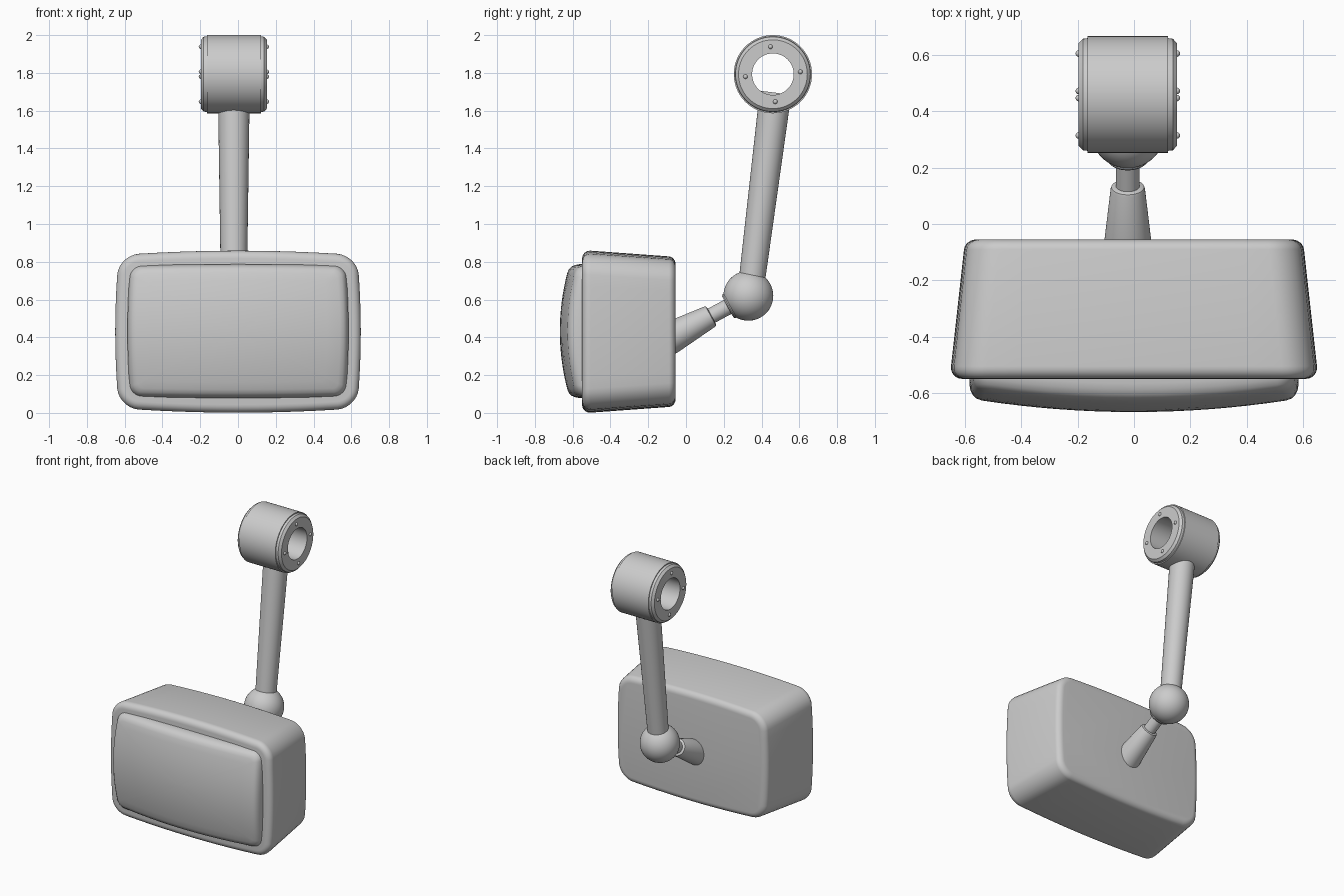
import bpy, bmesh, math
from math import sin, cos, pi
from mathutils import Vector

if "Cube" in bpy.data.objects:
    bpy.data.objects.remove(bpy.data.objects["Cube"])

grey = bpy.data.materials.new("plain grey")
grey.use_nodes = True
COLOUR = (0.6, 0.6, 0.6, 1)
grey.diffuse_color = COLOUR
grey.node_tree.nodes["Principled BSDF"].inputs["Base Color"].default_value = COLOUR

AXIS_X = -0.022      # the arm sits slightly off centre
MID_Z = 0.43         # height of the housing centre


def finish(name, bm, angle=35):
    bmesh.ops.recalc_face_normals(bm, faces=bm.faces)
    mesh = bpy.data.meshes.new(name)
    bm.to_mesh(mesh)
    bm.free()
    mesh.materials.append(grey)
    obj = bpy.data.objects.new(name, mesh)
    bpy.context.collection.objects.link(obj)
    bpy.ops.object.select_all(action='DESELECT')
    obj.select_set(True)
    bpy.context.view_layer.objects.active = obj
    bpy.ops.object.shade_smooth_by_angle(angle=math.radians(angle))
    return obj


def loft(name, rings, closed=False, angle=35):
    """Skin a list of equal-length point rings; cap the ends or close the loop."""
    bm = bmesh.new()
    rows = [[bm.verts.new(p) for p in ring] for ring in rings]
    n = len(rows[0])
    pairs = list(zip(rows, rows[1:])) + ([(rows[-1], rows[0])] if closed else [])
    for a, b in pairs:
        for i in range(n):
            j = (i + 1) % n
            bm.faces.new((a[i], a[j], b[j], b[i]))
    if not closed:
        bm.faces.new(rows[0])
        bm.faces.new(rows[-1])
    return finish(name, bm, angle)


def lathe(name, origin, direction, profile, closed=False, sides=48):
    """Turn (distance, radius) pairs around an axis."""
    d = Vector(direction).normalized()
    u = d.orthogonal().normalized()
    v = d.cross(u)
    turn = [2 * pi * i / sides for i in range(sides)]
    rings = [[Vector(origin) + d * t + (u * cos(a) + v * sin(a)) * r for a in turn]
             for t, r in profile]
    return loft(name, rings, closed)


def bowed_outline(hw, hh, radius, bow_x, bow_z, side=10, corner=7):
    """Rounded rectangle in x and z whose sides swell outward."""
    pts = []
    centres = [(1, 1), (-1, 1), (-1, -1), (1, -1)]
    for k, (sx, sz) in enumerate(centres):
        cx, cz = sx * (hw - radius), sz * (hh - radius)
        for i in range(corner + 1):
            a = pi / 2 * (k + i / corner)
            pts.append((cx + radius * cos(a), cz + radius * sin(a)))
        nx, nz = centres[(k + 1) % 4]
        a = pi / 2 * (k + 1)
        start = Vector(pts[-1])
        end = Vector((nx * (hw - radius) + radius * cos(a), nz * (hh - radius) + radius * sin(a)))
        pts += [tuple(start.lerp(end, i / side)) for i in range(1, side)]
    return [(x * (1 - bow_x * (z / hh) ** 2), z * (1 - bow_z * (x / hw) ** 2)) for x, z in pts]


# Housing: tapered box with rounded front and back edges
FRONT, BACK = -0.55, -0.055


def housing_ring(y, inset):
    t = (y - FRONT) / (BACK - FRONT)
    outline = bowed_outline(0.655 - 0.055 * t - inset, 0.432 - 0.036 * t - inset,
                            0.11 - inset, 0.03, 0.055)
    return [(x, y, MID_Z + z) for x, z in outline]


steps = [pi / 2 * i / 6 for i in range(7)]
rings = [housing_ring(FRONT + 0.045 * (1 - sin(a)), 0.045 * (1 - cos(a))) for a in reversed(steps)]
rings += [housing_ring(BACK - 0.035 * (1 - sin(a)), 0.04 * (1 - cos(a))) for a in steps]
loft("housing", rings)


# Front panel: domed plate with a soft rim
def panel_ring(inset, drop, scale=1):
    ring = []
    for x, z in bowed_outline(0.585 - inset, 0.354 - inset, 0.06 - inset * 0.8, 0.025, 0.02):
        x, z = x * scale, z * scale
        dome = -0.668 + 0.048 * (x / 0.585) ** 2 + 0.052 * (z / 0.354) ** 2
        ring.append((x, dome + drop, MID_Z + 0.003 + z))
    return ring


panel = [panel_ring(0, 0.12), panel_ring(0, 0.05), panel_ring(0.004, 0.03),
         panel_ring(0.012, 0.014), panel_ring(0.025, 0.004), panel_ring(0.045, 0)]
panel += [panel_ring(0.045, 0, s / 8) for s in (7, 6, 5, 4, 3, 2, 1, 0.2)]
loft("front_panel", panel, angle=50)

# Ball joint with its neck
ball_centre = Vector((AXIS_X, 0.33, 0.62))
bm = bmesh.new()
bmesh.ops.create_uvsphere(bm, u_segments=48, v_segments=24, radius=0.132)
bmesh.ops.translate(bm, verts=bm.verts, vec=ball_centre)
finish("ball_joint", bm)

neck_dir = Vector((0, -0.87, -0.47)).normalized()
lathe("ball_collar", ball_centre, neck_dir, [(0.08, 0.072), (0.116, 0.072), (0.124, 0.064)])
lathe("ball_stem", ball_centre, neck_dir, [(0.05, 0.042), (0.26, 0.042)])
lathe("rear_socket", ball_centre, neck_dir,
      [(0.222, 0.05), (0.226, 0.058), (0.234, 0.061), (0.45, 0.084), (0.5, 0.088)])

# Tapered arm up to the clamp
arm_low, arm_high = Vector((AXIS_X, 0.345, 0.67)), Vector((AXIS_X, 0.474, 1.695))
arm_dir = arm_high - arm_low
lathe("arm", arm_low, arm_dir, [(0, 0.069), (arm_dir.length, 0.084)])

# Clamp ring with a through hole and stepped end plates
clamp_centre = Vector((AXIS_X, 0.46, 1.793))
half = [(0.143, 0.207), (0.143, 0.2), (0.16, 0.198), (0.175, 0.182), (0.175, 0.11)]
profile = half + [(-t, r) for t, r in reversed(half)]
lathe("clamp_ring", clamp_centre, (1, 0, 0), profile, closed=True, sides=64)

# Small bolts on both clamp faces
for side, label in ((1, "left"), (-1, "right")):
    for i in range(4):
        a = math.radians(5) + i * pi / 2
        bm = bmesh.new()
        bmesh.ops.create_uvsphere(bm, u_segments=12, v_segments=8, radius=0.012)
        spot = clamp_centre + Vector((side * 0.174, 0.146 * cos(a), 0.146 * sin(a)))
        bmesh.ops.translate(bm, verts=bm.verts, vec=spot)
        finish(f"clamp_bolt_{label}_{i + 1}", bm)
